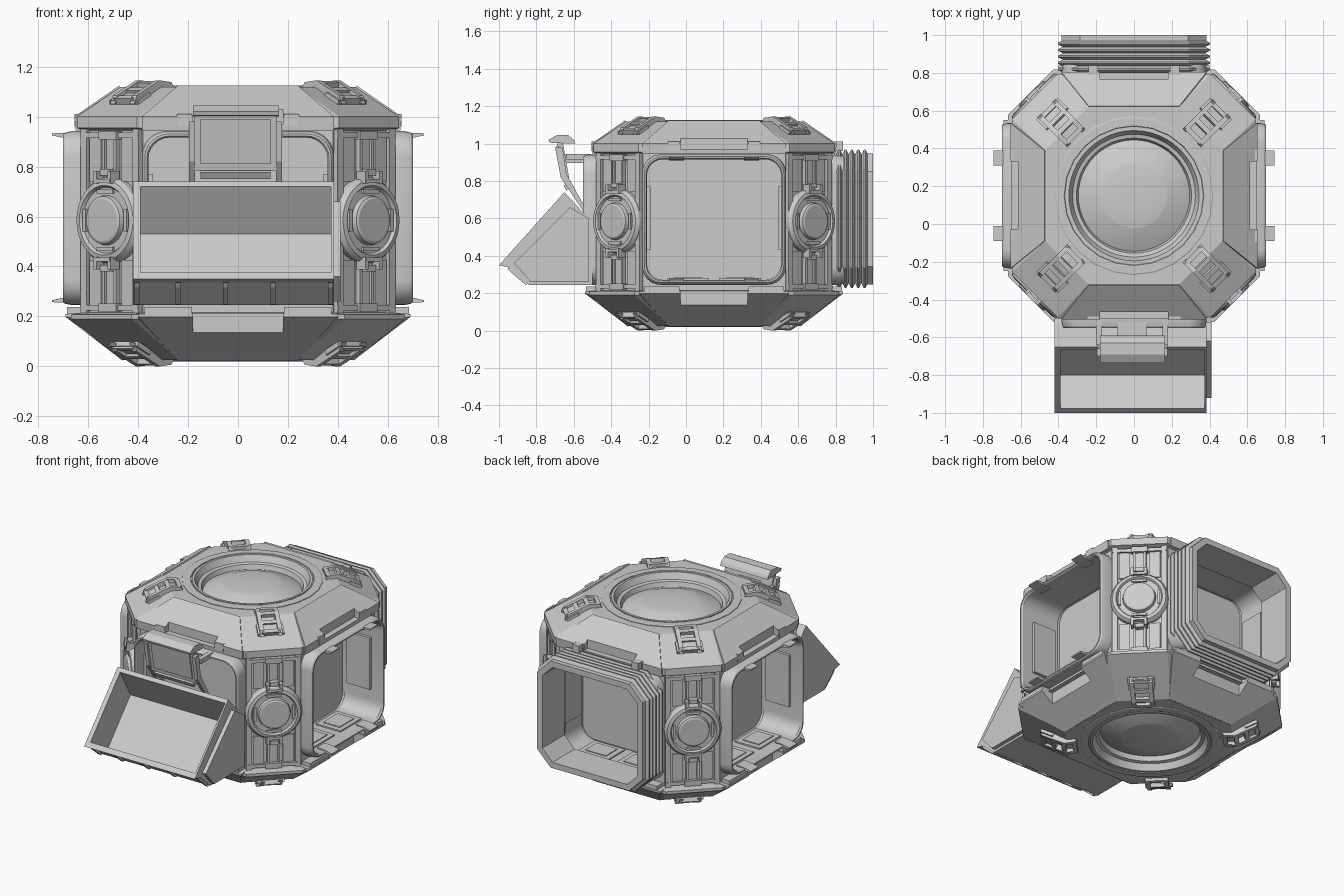
import bpy, bmesh, math
from mathutils import Matrix

if "Cube" in bpy.data.objects:
    bpy.data.objects.remove(bpy.data.objects["Cube"])

R = math.radians
rotz = lambda a: Matrix.Rotation(R(a), 4, 'Z')
at = lambda a: Matrix.Translation((0, .15, 0)) @ rotz(a)      # local x = outward from hull axis
FLIP = Matrix.Translation((0, 0, 1.145)) @ Matrix.Scale(-1, 4, (0, 0, 1))
SIDES = [at(a) for a in (0, 90, 180, 270)]
DIAGS = [at(a) for a in (45, 135, 225, 315)]
FRONT = rotz(-90)                                             # local x = -y, local y = x


def loft(bm, rings, loop=False):
    vs = [[bm.verts.new(p) for p in r] for r in rings]
    n = len(vs[0])
    for i in range(len(vs) if loop else len(vs) - 1):
        a, b = vs[i], vs[(i + 1) % len(vs)]
        for j in range(n):
            bm.faces.new((a[j], a[(j + 1) % n], b[(j + 1) % n], b[j]))
    if not loop:
        bm.faces.new(vs[0])
        bm.faces.new(vs[-1])


def prism(bm, poly, t0, t1):
    loft(bm, [[(x, t, z) for x, z in poly] for t in (t0, t1)])


def box(bm, c, s, tilt=0):
    m = Matrix.Translation(c) @ Matrix.Rotation(R(tilt), 4, 'Y') @ Matrix.Diagonal((*s, 1))
    bmesh.ops.create_cube(bm, size=1, matrix=m)


def round_rect(x, hw, z0, z1, r, n):
    pts = []
    for q, (cy, cz) in enumerate(((hw - r, z1 - r), (r - hw, z1 - r), (r - hw, z0 + r), (hw - r, z0 + r))):
        for k in range(n + 1):
            a = R(90 * q + 90 * k / n)
            pts.append((x, cy + r * math.cos(a), cz + r * math.sin(a)))
    return pts


def turned(bm, prof, n=48, axis='Z', z=0, loop=False):
    # prof holds (radius, height along axis)
    cs = [(math.cos(2 * math.pi * k / n), math.sin(2 * math.pi * k / n)) for k in range(n)]
    loft(bm, [[(r * c, r * s, h) if axis == 'Z' else (h, r * c, z + r * s) for c, s in cs] for r, h in prof], loop)


def finish(name, bm, mats=(Matrix(),), smooth=False):
    out = bmesh.new()
    me = bpy.data.meshes.new(name)
    for m in mats:
        t = bm.copy()
        t.transform(m)
        t.to_mesh(me)
        out.from_mesh(me)
        t.free()
    bmesh.ops.recalc_face_normals(out, faces=out.faces)
    out.to_mesh(me)
    ob = bpy.data.objects.new(name, me)
    bpy.context.collection.objects.link(ob)
    if smooth:
        bpy.ops.object.select_all(action='DESELECT')
        ob.select_set(True)
        bpy.context.view_layer.objects.active = ob
        bpy.ops.object.shade_smooth_by_angle(angle=R(20))
    return ob


def cut(ob, cutter):
    m = ob.modifiers.new("cut", 'BOOLEAN')
    m.operation, m.solver, m.object = 'DIFFERENCE', 'EXACT', cutter
    me = bpy.data.meshes.new_from_object(ob.evaluated_get(bpy.context.evaluated_depsgraph_get()))
    ob.modifiers.clear()
    ob.data = me
    bpy.data.objects.remove(cutter)


def notch(ob, x, z0, z1):
    # step cut into the middle of each side's edge
    b = bmesh.new()
    box(b, (x + .1, 0, (z0 + z1) / 2), (.2, .36, z1 - z0))
    cut(ob, finish("notch_cutter", b, SIDES))


def octagon(r, z):
    h = .24 + (r - .47) * .94
    return [(x, y + .15, z) for x, y in ((r, -h), (r, h), (h, r), (-h, r), (-r, h), (-r, -h), (-h, -r), (h, -r))]


# hull with four doorways, edge notches and round top/bottom recesses
bm = bmesh.new()
loft(bm, [octagon(*p) for p in ((.465, .025), (.668, .19), (.668, .208), (.62, .215), (.62, .945),
                                (.645, .955), (.645, 1.0), (.47, 1.118))])
hull = finish("hull", bm)
bm = bmesh.new()
loft(bm, [round_rect(x, .365, .262, .923, .085, 6) for x in (.40, .9)])
cut(hull, finish("doorway_cutter", bm, SIDES))
bm = bmesh.new()
turned(bm, [(.355, 1.04), (.355, 1.3)])
cut(hull, finish("dish_cutter", bm, [at(0), FLIP @ at(0)]))
notch(hull, .61, .13, .212)
notch(hull, .615, .97, 1.05)

# round dish in roof and floor
bm = bmesh.new()
turned(bm, [(.36, 1.03), (.36, 1.125), (.345, 1.125), (.325, 1.085), (.305, 1.08), (.295, 1.05),
            (.285, 1.055), (.178, 1.098), (.17, 1.10), (.08, 1.107)])
finish("dish", bm, [at(0), FLIP @ at(0)], True)
bm = bmesh.new()
turned(bm, [(.42, 1.11), (.42, 1.122), (.415, 1.125), (.37, 1.125), (.365, 1.11)], 24, loop=True)
finish("dish_rim", bm, [at(0), FLIP @ at(0)])

# sloping panels above and below each doorway
bm = bmesh.new()
loft(bm, [[(x, -h, z), (x, h, z), (x2, h, z2), (x2, -h, z2)] for x, z, x2, z2, h in
          ((.65, .945, .63, .945, .385), (.655, 1.0, .63, .99, .385), (.475, 1.124, .46, 1.10, .24))])
roof = finish("roof_panel", bm, SIDES)
notch(roof, .615, .97, 1.05)
bm = bmesh.new()
loft(bm, [[(x, -h, z), (x, h, z), (x2, h, z2), (x2, -h, z2)] for x, z, x2, z2, h in
          ((.46, .022, .48, .06, .24), (.69, .198, .63, .19, .40), (.69, .21, .62, .215, .40))])
skirt = finish("lower_skirt", bm, SIDES)
notch(skirt, .61, .13, .23)

# brackets beside the notches
bm = bmesh.new()
for s in (-1, 1):
    box(bm, (.655, s * .28, .222), (.06, .19, .03))
    box(bm, (.64, s * .215, .985), (.03, .06, .05))
finish("edge_bracket", bm, SIDES)
bm = bmesh.new()
for s in (-1, 1):
    box(bm, (.655, s * .215, .985), (.07, .05, .05))
finish("tunnel_hook", bm, [SIDES[1]])

# doorway frames with deep liners
bm = bmesh.new()
loft(bm, [round_rect(x, .385 - i, .245 + i, .942 - i, .10 - i * .5, 6) for x, i in
          ((.60, 0), (.665, 0), (.692, .006), (.70, .012), (.70, .02), (.69, .026), (.42, .026))], True)
finish("doorway_frame", bm, SIDES, True)

# panels and floor tiles inside each doorway
bm = bmesh.new()
for s in (-1, 1):
    box(bm, (.53, s * .352, .60), (.17, .022, .34))
    box(bm, (.53, s * .14, .273), (.18, .22, .014))
    box(bm, (.53, s * .14, .279), (.12, .15, .012))
finish("doorway_lining", bm, SIDES)

# flared catches on the side doorways
bm = bmesh.new()
for s in (-1, 1):
    prism(bm, [(.64, .91), (.70, .915), (.745, .925), (.745, .933), (.64, .935)], s * .2 - .04, s * .2 + .04)
finish("doorway_catch", bm, [m @ f for m in (SIDES[0], SIDES[2])
       for f in (Matrix(), Matrix.Translation((0, 0, .045)) @ FLIP)])

# corner pillars
bm = bmesh.new()
for s in (-1, 1):
    box(bm, (.70, s * .148, .58), (.055, .034, .74))
    for z in (.33, .835):
        box(bm, (.70, s * .09, z), (.035, .065, .19))
    box(bm, (.705, s * .032, .58), (.05, .014, .72))
box(bm, (.695, 0, .58), (.05, .05, .72))
for z in (.235, .925):
    box(bm, (.715, 0, z), (.05, .10, .035))
    box(bm, (.70, 0, z), (.06, .33, .022))
finish("corner_pillar", bm, DIAGS)

# round hatches on the corners
bm = bmesh.new()
turned(bm, [(.172, .69), (.172, .736), (.16, .754), (.14, .758), (.132, .744), (.10, .744),
            (.095, .765), (.085, .77), (.07, .77)], 32, 'X', .585)
finish("corner_hatch", bm, DIAGS, True)
bm = bmesh.new()
for s in (-1, 1):
    z = .585 + s * .172
    for t in (-.04, .04):
        box(bm, (.745, t, z), (.05, .018, .05))
    box(bm, (.755, 0, z - s * .015), (.035, .09, .016))
    box(bm, (.73, 0, z + s * .02), (.05, .05, .025))
    box(bm, (.745, s * .116, .585), (.02, .016, .09))
    box(bm, (.745, 0, .585 + s * .116), (.02, .09, .016))
finish("hatch_clamp", bm, DIAGS)

# ladder-shaped clamps over the corner edges, top and bottom
bm = bmesh.new()
for s in (-1, 1):
    prism(bm, [(.43, 1.115), (.445, 1.138), (.51, 1.145), (.64, 1.085), (.655, 1.05), (.50, 1.10)],
          s * .042, s * .068)
for x, z, tilt in ((.45, 1.127, 0), (.515, 1.128, 15), (.575, 1.10, 25), (.635, 1.068, 25)):
    box(bm, (x, 0, z), (.026, .11, .022), tilt)
box(bm, (.61, 0, 1.072), (.08, .16, .02), 25.8)
finish("edge_clamp", bm, DIAGS + [FLIP @ m for m in DIAGS])

# pleated connector tunnel at the back
prof = [(.62, .03)]
for k in range(5):
    prof += [(.652 + k * .034, .028), (.665 + k * .034, .002), (.673 + k * .034, .002)]
prof += [(.82, .022), (.85, .022), (.85, .06), (.62, .06)]
bm = bmesh.new()
loft(bm, [round_rect(x, .405 - i, .225 + i, .97 - i, .11 - i * .6, 1) for x, i in prof], True)
finish("pleated_tunnel", bm, [SIDES[1]])

# tilted open hopper at the front
bm = bmesh.new()
prism(bm, [(1.0, .35), (.94, .335), (.84, .245), (.50, .245), (.50, .59), (.53, .61), (.65, .74)], -.42, .385)
hopper = finish("hopper", bm, [FRONT])
bm = bmesh.new()
prism(bm, [(.975, .375), (.80, .262), (.56, .53), (.667, .718), (.80, .90), (1.1, .55)], -.39, .373)
cut(hopper, finish("hopper_cutter", bm, [FRONT]))
bm = bmesh.new()
prism(bm, [(.92, .36), (.83, .26), (.52, .26), (.52, .60), (.62, .66)], .38, .41)
for x in (-.405, -.24, -.05, .14, .37):
    prism(bm, [(.955, .335), (.94, .315), (.86, .247), (.83, .25), (.92, .34)], x - .01, x + .01)
finish("hopper_ribs", bm, [FRONT])

# hooded display above the hopper, with its arms
bm = bmesh.new()
box(bm, (.655, -.01, .90), (.03, .33, .23), 10)
box(bm, (.672, -.01, .90), (.012, .28, .18), 10)
prism(bm, [(.59, 1.0), (.63, 1.0), (.73, 1.005), (.735, 1.02), (.69, 1.045), (.63, 1.045), (.60, 1.02)], -.18, .165)
box(bm, (.585, -.01, .92), (.13, .16, .05))
for x in (-.185, .165):
    prism(bm, [(.70, .98), (.67, .82), (.55, .64), (.54, .66), (.64, .84), (.66, .98)], x - .012, x + .012)
    box(bm, (.575, x, .93), (.13, .03, .03))
box(bm, (.635, -.01, .77), (.03, .28, .03), 30)
finish("display", bm, [FRONT])
